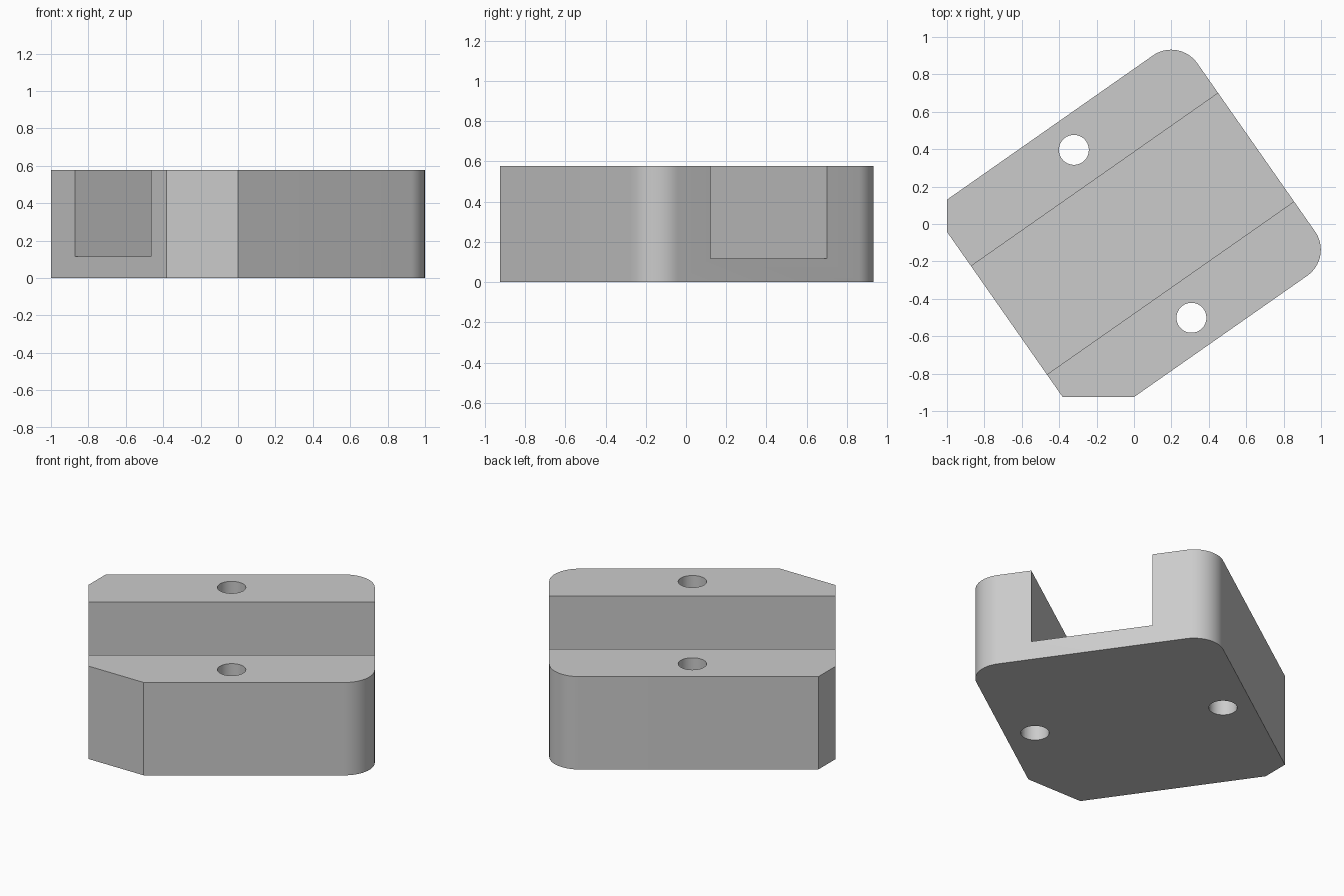
import bpy, bmesh, math
from mathutils import Matrix, Vector

cube = bpy.data.objects.get("Cube")
if cube:
    bpy.data.objects.remove(cube, do_unlink=True)

TURN = math.radians(35)
HEIGHT, FLOOR = 0.577, 0.116
X0, X1 = -0.843, 0.77          # block ends, along the channel
Y0, Y1 = -0.758, 0.68          # block sides, across the channel
CHANNEL = (-0.392, 0.315)
HOLES = [(-0.036, -0.587), (-0.036, 0.509)]
HOLE_R, CORNER_R = 0.08, 0.17

gray = bpy.data.materials.new("light gray")
gray.use_nodes = True
gray.diffuse_color = (0.6, 0.6, 0.6, 1)
gray.node_tree.nodes["Principled BSDF"].inputs["Base Color"].default_value = (0.6, 0.6, 0.6, 1)


def arc(cx, cy, r, start, sweep, steps):
    angles = [math.radians(start + sweep * i / steps) for i in range(steps + 1)]
    return [(cx + r * math.cos(a), cy + r * math.sin(a)) for a in angles]


def prism(name, outline, z0, z1):
    """Extrude a counter-clockwise outline upward and turn it into place."""
    bm = bmesh.new()
    face = bm.faces.new([bm.verts.new((x, y, z0)) for x, y in outline])
    top = bmesh.ops.extrude_face_region(bm, geom=[face])["geom"]
    bmesh.ops.translate(bm, vec=Vector((0, 0, z1 - z0)),
                        verts=[v for v in top if isinstance(v, bmesh.types.BMVert)])
    bmesh.ops.recalc_face_normals(bm, faces=bm.faces)
    bm.transform(Matrix.Rotation(TURN, 4, "Z"))
    mesh = bpy.data.meshes.new(name)
    bm.to_mesh(mesh)
    bm.free()
    mesh.materials.append(gray)
    obj = bpy.data.objects.new(name, mesh)
    bpy.context.collection.objects.link(obj)
    return obj


# Block: two rounded corners at one end, two unequal chamfers at the other
outline = [(X0, -0.539), (-0.531, Y0)]
outline += arc(X1 - CORNER_R, Y0 + CORNER_R, CORNER_R, -90, 90, 16)
outline += arc(X1 - CORNER_R, Y1 - CORNER_R, CORNER_R, 0, 90, 16)
outline += [(-0.745, Y1), (X0, 0.541)]
block = prism("channel_block", outline, 0, HEIGHT)

# Cutters: open channel and a through hole in each rail
a, b = CHANNEL
cutters = [prism("channel_cutter", [(-1, a), (1, a), (1, b), (-1, b)], FLOOR, 1)]
for x, y in HOLES:
    cutters.append(prism("hole_cutter", arc(x, y, HOLE_R, 0, 360, 48)[:-1], -0.2, 1))

for cutter in cutters:
    cutter.hide_render = True
    mod = block.modifiers.new(cutter.name, "BOOLEAN")
    mod.operation, mod.solver, mod.object = "DIFFERENCE", "EXACT", cutter

# Bake the cuts and drop the cutters
bpy.context.view_layer.update()
cut = bpy.data.meshes.new_from_object(block.evaluated_get(bpy.context.evaluated_depsgraph_get()))
block.modifiers.clear()
block.data = cut
for cutter in cutters:
    bpy.data.objects.remove(cutter, do_unlink=True)

# Smooth rounded walls, keep edges sharp
bpy.ops.object.select_all(action="DESELECT")
block.select_set(True)
bpy.context.view_layer.objects.active = block
bpy.ops.object.shade_smooth_by_angle(angle=math.radians(25))
